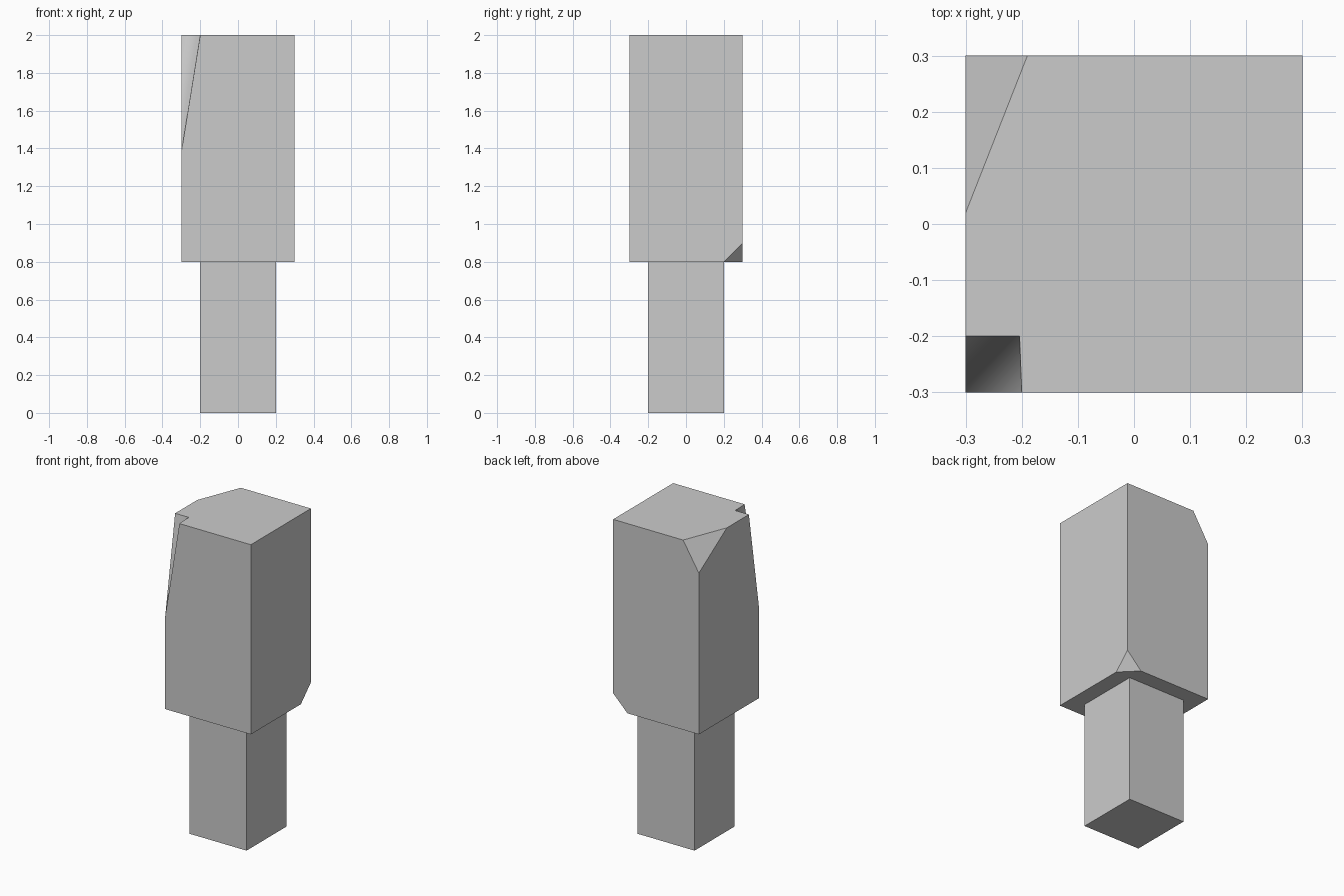
import bpy, bmesh
from mathutils import Matrix, Vector

if "Cube" in bpy.data.objects:
    bpy.data.objects.remove(bpy.data.objects["Cube"])


def box(width, z0, z1):
    bm = bmesh.new()
    size = Matrix.Diagonal((width, width, z1 - z0, 1))
    bmesh.ops.create_cube(bm, size=1, matrix=Matrix.Translation((0, 0, (z0 + z1) / 2)) @ size)
    return bm


def finish(bm, name):
    bmesh.ops.recalc_face_normals(bm, faces=bm.faces[:])
    mesh = bpy.data.meshes.new(name)
    bm.to_mesh(mesh)
    bm.free()
    obj = bpy.data.objects.new(name, mesh)
    bpy.context.collection.objects.link(obj)
    return obj


def cut_corner(bm, corner, dx, dy, dz):
    """Slice a corner off, measured by signed offsets along its three edges."""
    c = Vector(corner)
    a, b, d = c + Vector((dx, 0, 0)), c + Vector((0, dy, 0)), c + Vector((0, 0, dz))
    n = (b - a).cross(d - a).normalized()
    if n.dot(c - a) < 0:
        n = -n
    res = bmesh.ops.bisect_plane(bm, geom=bm.verts[:] + bm.edges[:] + bm.faces[:],
                                 dist=1e-5, plane_co=a, plane_no=n, clear_outer=True)
    edges = [g for g in res["geom_cut"] if isinstance(g, bmesh.types.BMEdge)]
    bmesh.ops.edgeloop_fill(bm, edges=edges)


# Lower post
finish(box(0.4, 0.0, 0.8), "lower_post")

# Upper block
bm = box(0.6, 0.8, 2.0)

# Notch: split a small quad off the top face and pull its corner down
corner = min(bm.verts, key=lambda v: v.co.x + v.co.y - v.co.z)
top = max(bm.faces, key=lambda f: f.calc_center_median().z)
sides = [e for e in corner.link_edges if e in top.edges[:]]
ends = [bmesh.utils.edge_split(e, corner, 0.1 / 0.6)[1] for e in sides]
bmesh.utils.face_split(top, ends[0], ends[1], coords=[(-0.204, -0.2, 2.0)])
quad = next(f for f in corner.link_faces if all(v in f.verts[:] for v in ends))
inner = next(v for v in quad.verts if v is not corner and v not in ends)
corner.co.z = 1.38
bmesh.utils.face_split(quad, corner, inner)

# Soft shading inside the notch only
notch = [f for f in corner.link_faces if inner in f.verts[:]]
for e in bm.edges:
    e.smooth = all(f in notch for f in e.link_faces)
for f in notch:
    f.smooth = True

# Chipped corners: back left at the top, back right at the bottom
cut_corner(bm, (-0.3, 0.3, 2.0), 0.11, -0.28, -0.18)
cut_corner(bm, (0.3, 0.3, 0.8), -0.1, -0.1, 0.1)
finish(bm, "upper_block")
